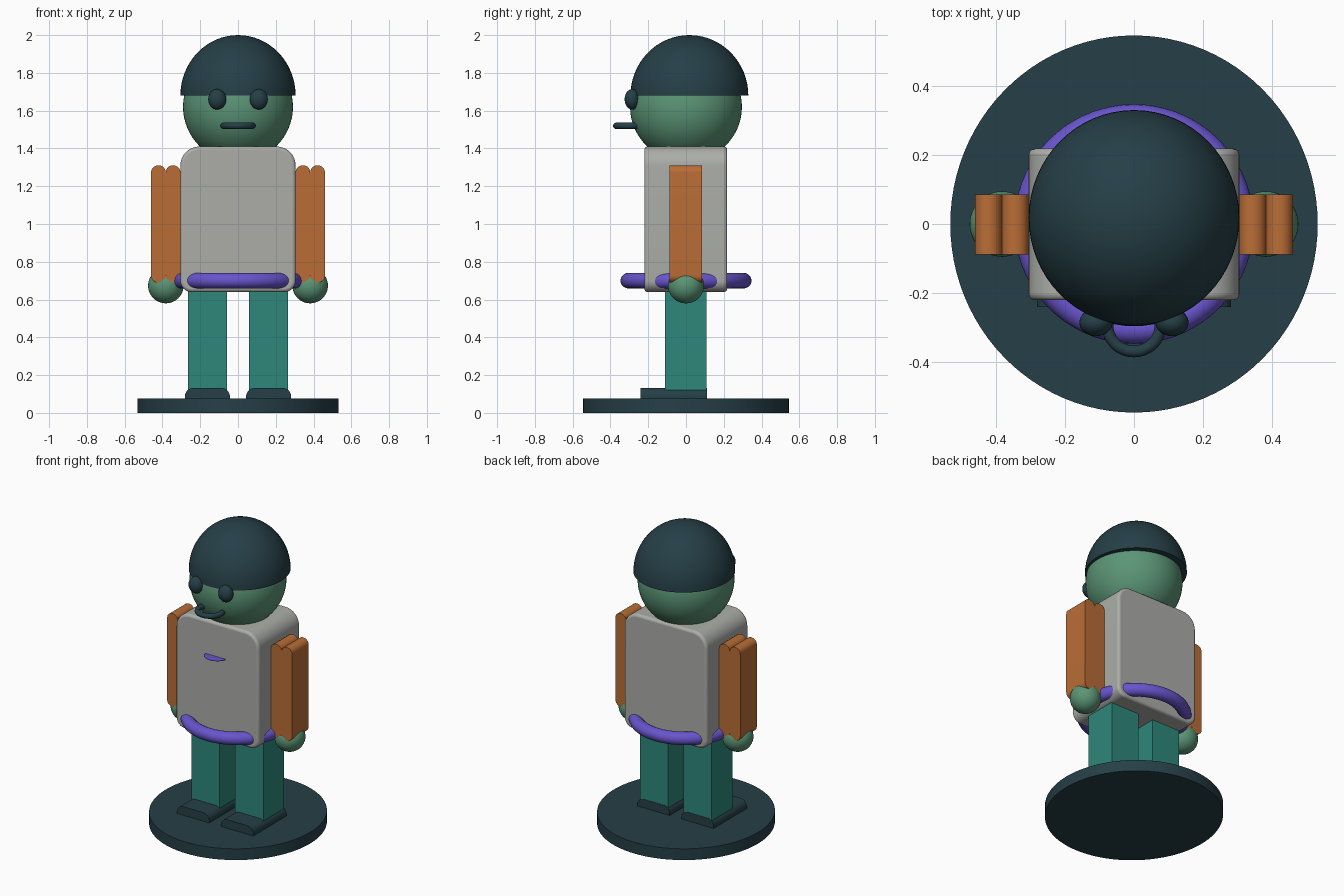
import bpy, bmesh, math
from mathutils import Vector

if "Cube" in bpy.data.objects:
    bpy.data.objects.remove(bpy.data.objects["Cube"])


def material(name, r, g, b):
    m = bpy.data.materials.new(name)
    lin = [((c / 255 + 0.055) / 1.055) ** 2.4 for c in (r, g, b)]
    m.diffuse_color = (*lin, 1)
    m.use_nodes = True
    m.node_tree.nodes["Principled BSDF"].inputs["Base Color"].default_value = m.diffuse_color
    return m


DARK = material("dark_slate", 37, 63, 71)
GREY = material("warm_grey", 172, 174, 169)
ORANGE = material("orange", 186, 109, 54)
PURPLE = material("purple", 104, 84, 204)
TEAL = material("teal", 46, 135, 122)
GREEN = material("soft_green", 91, 149, 118)


def finish(name, mat, smooth=True):
    ob = bpy.context.object
    ob.name = ob.data.name = name
    ob.data.materials.append(mat)
    if smooth:
        bpy.ops.object.shade_smooth_by_angle(angle=math.radians(35))
    return ob


def from_bmesh(name, bm, mat):
    bmesh.ops.remove_doubles(bm, verts=bm.verts, dist=0.0005)
    bmesh.ops.recalc_face_normals(bm, faces=bm.faces)
    me = bpy.data.meshes.new(name)
    bm.to_mesh(me)
    bm.free()
    ob = bpy.data.objects.new(name, me)
    bpy.context.collection.objects.link(ob)
    bpy.ops.object.select_all(action='DESELECT')
    ob.select_set(True)
    bpy.context.view_layer.objects.active = ob
    return finish(name, mat)


def ball(name, loc, radii, mat, seg=48, rings=24):
    bpy.ops.mesh.primitive_uv_sphere_add(segments=seg, ring_count=rings, location=loc)
    bpy.context.object.scale = radii
    return finish(name, mat)


def ring(name, loc, major, minor, mat):
    bpy.ops.mesh.primitive_torus_add(location=loc, major_radius=major, minor_radius=minor,
                                     major_segments=72, minor_segments=20)
    return finish(name, mat)


def box(name, lo, hi, mat):
    lo, hi = Vector(lo), Vector(hi)
    bpy.ops.mesh.primitive_cube_add(size=1, location=(lo + hi) / 2)
    bpy.context.object.scale = hi - lo
    return finish(name, mat, False)


def corners(x0, x1, z0, z1, r_top, r_bot):
    """Corner arcs (centre x, centre z, radius, start angle): BL, BR, TR, TL."""
    return [(x0 + r_bot, z0 + r_bot, r_bot, 180), (x1 - r_bot, z0 + r_bot, r_bot, 270),
            (x1 - r_top, z1 - r_top, r_top, 0), (x0 + r_top, z1 - r_top, r_top, 90)]


def extrude_arcs(name, arcs, y0, y1, mat, steps=10):
    """Extrude an outline made of quarter arcs along y."""
    pts = []
    for cx, cz, r, start in arcs:
        for i in range(steps + 1):
            a = math.radians(start + 90 * i / steps)
            p = Vector((cx + r * math.cos(a), y0, cz + r * math.sin(a)))
            if all((p - q).length > 0.0006 for q in pts):
                pts.append(p)
    bm = bmesh.new()
    face = bm.faces.new([bm.verts.new(p) for p in pts])
    ext = bmesh.ops.extrude_face_region(bm, geom=[face], use_keep_orig=True)
    for v in ext['geom']:
        if isinstance(v, bmesh.types.BMVert):
            v.co.y = y1
    return from_bmesh(name, bm, mat)


# Stand
bpy.ops.mesh.primitive_cylinder_add(vertices=96, radius=1, depth=0.075, location=(0, 0, 0.0375))
bpy.context.object.scale = (0.532, 0.546, 1)
finish("stand", DARK)

# Torso with softened front and back edges
torso = extrude_arcs("torso", corners(-0.305, 0.305, 0.64, 1.41, 0.1, 0.06), -0.22, 0.218, GREY)
bev = torso.modifiers.new("soft_edges", 'BEVEL')
bev.width = 0.016
bev.segments = 3
bev.limit_method = 'ANGLE'
bev.angle_limit = math.radians(40)

# Belt ring
ring("belt", (0, 0, 0.70), 0.306, 0.041, PURPLE)

# Thin ledge on the chest
bpy.ops.mesh.primitive_cylinder_add(vertices=32, radius=0.075, depth=0.002,
                                    location=(-0.01, -0.22, 1.185))
bpy.context.object.scale.y = 0.85
finish("chest_ledge", PURPLE)

# Head, domed cap and face
ball("head", (0, 0, 1.62), (0.291, 0.296, 0.291), GREEN, 64, 32)
bm = bmesh.new()
bmesh.ops.create_uvsphere(bm, u_segments=64, v_segments=32, radius=1)
cut = bmesh.ops.bisect_plane(bm, geom=bm.verts[:] + bm.edges[:] + bm.faces[:],
                             plane_co=(0, 0, 0), plane_no=(0, 0, -1), clear_outer=True)
bmesh.ops.holes_fill(bm, edges=[e for e in bm.edges if e.is_boundary], sides=0)
bmesh.ops.scale(bm, vec=(0.305, 0.312, 0.32), verts=bm.verts)
bmesh.ops.translate(bm, vec=(0, 0.018, 1.68), verts=bm.verts)
from_bmesh("cap", bm, DARK)
ring("mouth", (0, -0.292, 1.52), 0.077, 0.017, DARK)

# Paired parts
for s, side in ((-1, "left"), (1, "right")):
    ball(side + "_eye", (s * 0.11, -0.285, 1.66), (0.048, 0.04, 0.054), DARK, 32, 16)

    # Arm outline: two rounded lobes side by side, joined at the notches
    cx = s * 0.3825
    lobe_l = corners(cx - 0.0775, cx, 0.69, 1.31, 0.037, 0.037)
    lobe_r = corners(cx, cx + 0.0775, 0.69, 1.31, 0.037, 0.037)
    arcs = lobe_r + [lobe_l[2], lobe_l[3], lobe_l[0], lobe_l[1]]
    extrude_arcs(side + "_arm", arcs, -0.088, 0.086, ORANGE)
    ball(side + "_hand", (s * 0.382, 0, 0.674), (0.094, 0.095, 0.094), GREEN)

    # Leg and round-topped shoe
    lx = sorted((s * 0.057, s * 0.265))
    box(side + "_leg", (lx[0], -0.112, 0.08), (lx[1], 0.108, 0.66), TEAL)
    sx = sorted((s * 0.043, s * 0.281))
    extrude_arcs(side + "_shoe", corners(sx[0], sx[1], 0.07, 0.132, 0.045, 0.004),
                 -0.24, 0.11, DARK)
